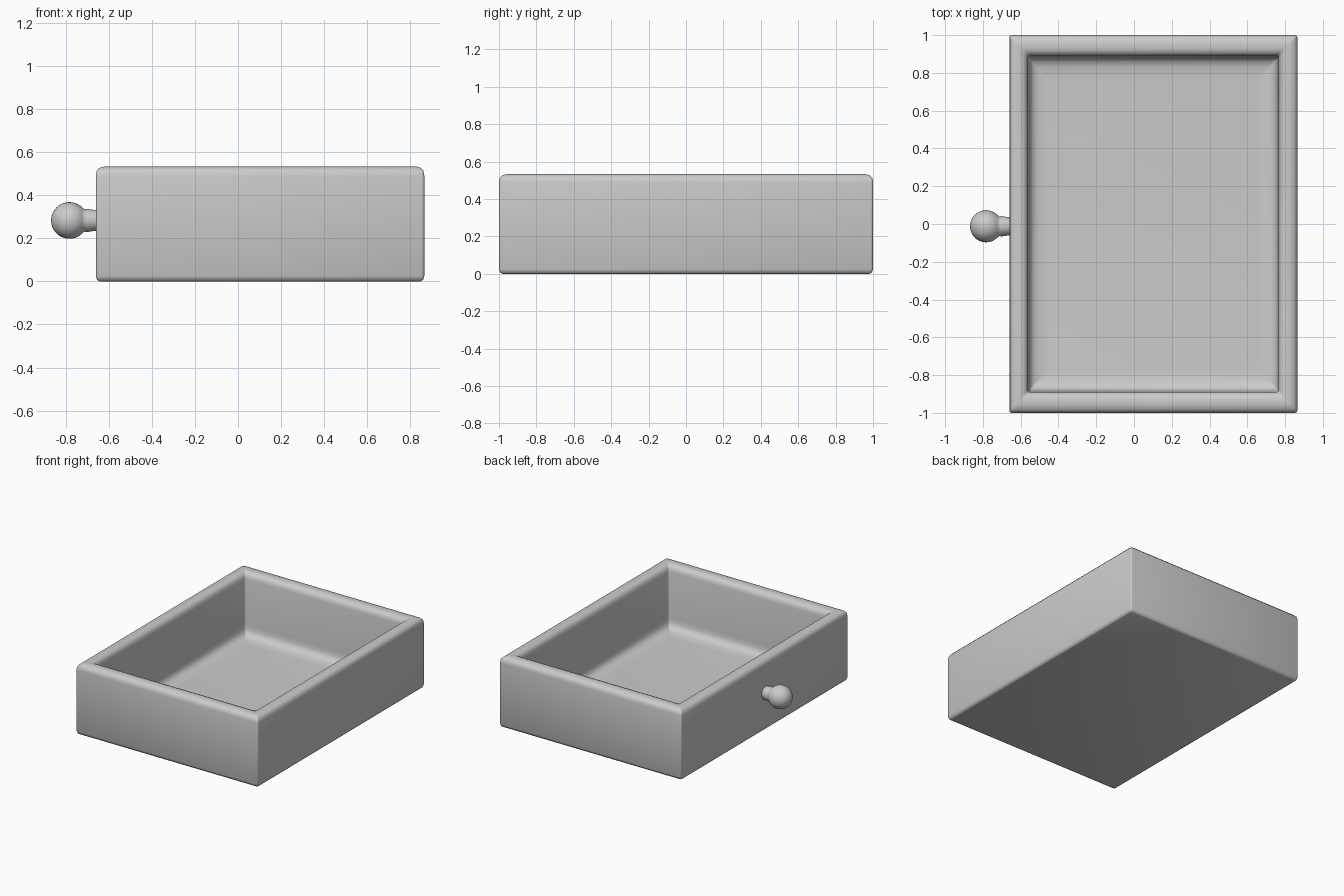
import bpy, bmesh, math

if "Cube" in bpy.data.objects:
    bpy.data.objects.remove(bpy.data.objects["Cube"])

def finish(bm, name, angle):
    bmesh.ops.recalc_face_normals(bm, faces=bm.faces)
    me = bpy.data.meshes.new(name)
    bm.to_mesh(me)
    bm.free()
    ob = bpy.data.objects.new(name, me)
    bpy.context.collection.objects.link(ob)
    bpy.ops.object.select_all(action='DESELECT')
    ob.select_set(True)
    bpy.context.view_layer.objects.active = ob
    bpy.ops.object.shade_smooth_by_angle(angle=math.radians(angle))
    return ob

def bridge(bm, rings):
    for a, b in zip(rings, rings[1:]):
        n = len(a)
        for i in range(n):
            bm.faces.new((a[i], a[(i + 1) % n], b[(i + 1) % n], b[i]))

# Drawer tray: stacked rounded rectangles follow the wall section
CX, HX, HY = 0.1025, 0.7625, 1.0

def rounded_ring(bm, inset, z, r):
    hx, hy = HX - inset, HY - inset * 1.12
    ring = []
    for k, (sx, sy) in enumerate(((1, 1), (-1, 1), (-1, -1), (1, -1))):
        for j in range(4):
            a = math.pi / 2 * (k + j / 3)
            ring.append(bm.verts.new((CX + sx * (hx - r) + r * math.cos(a),
                                      sy * (hy - r) + r * math.sin(a), z)))
    return ring

section = [(0.018, 0), (0.006, 0.006), (0, 0.025), (0, 0.49), (0.004, 0.513),
           (0.016, 0.527), (0.04, 0.534), (0.065, 0.533), (0.083, 0.526),
           (0.094, 0.51), (0.099, 0.485), (0.104, 0.14), (0.106, 0.11),
           (0.112, 0.088), (0.125, 0.071), (0.15, 0.061), (0.2, 0.056)]
bm = bmesh.new()
rings = [rounded_ring(bm, i, z, 0.012) for i, z in section]
bridge(bm, rings)
bm.faces.new(rings[0])
bm.faces.new(rings[-1])
finish(bm, "drawer_tray", 50)

# Round pull knob, turned about the x axis
bm = bmesh.new()
R, KX, KY, KZ, N = 0.085, -0.783, -0.012, 0.283, 32
profile = [(KX - R * math.cos(t), R * math.sin(t))
           for t in (math.radians(9 * i) for i in range(1, 16))]
profile += [(-0.713, 0.052), (-0.70, 0.054), (-0.685, 0.051), (-0.64, 0.046)]
rings = [[bm.verts.new((x, KY + r * math.cos(2 * math.pi * i / N),
                        KZ + r * math.sin(2 * math.pi * i / N)))
          for i in range(N)] for x, r in profile]
bridge(bm, rings)
tip = bm.verts.new((KX - R, KY, KZ))
for i in range(N):
    bm.faces.new((tip, rings[0][i], rings[0][(i + 1) % N]))
bm.faces.new(rings[-1])
finish(bm, "pull_knob", 50)
